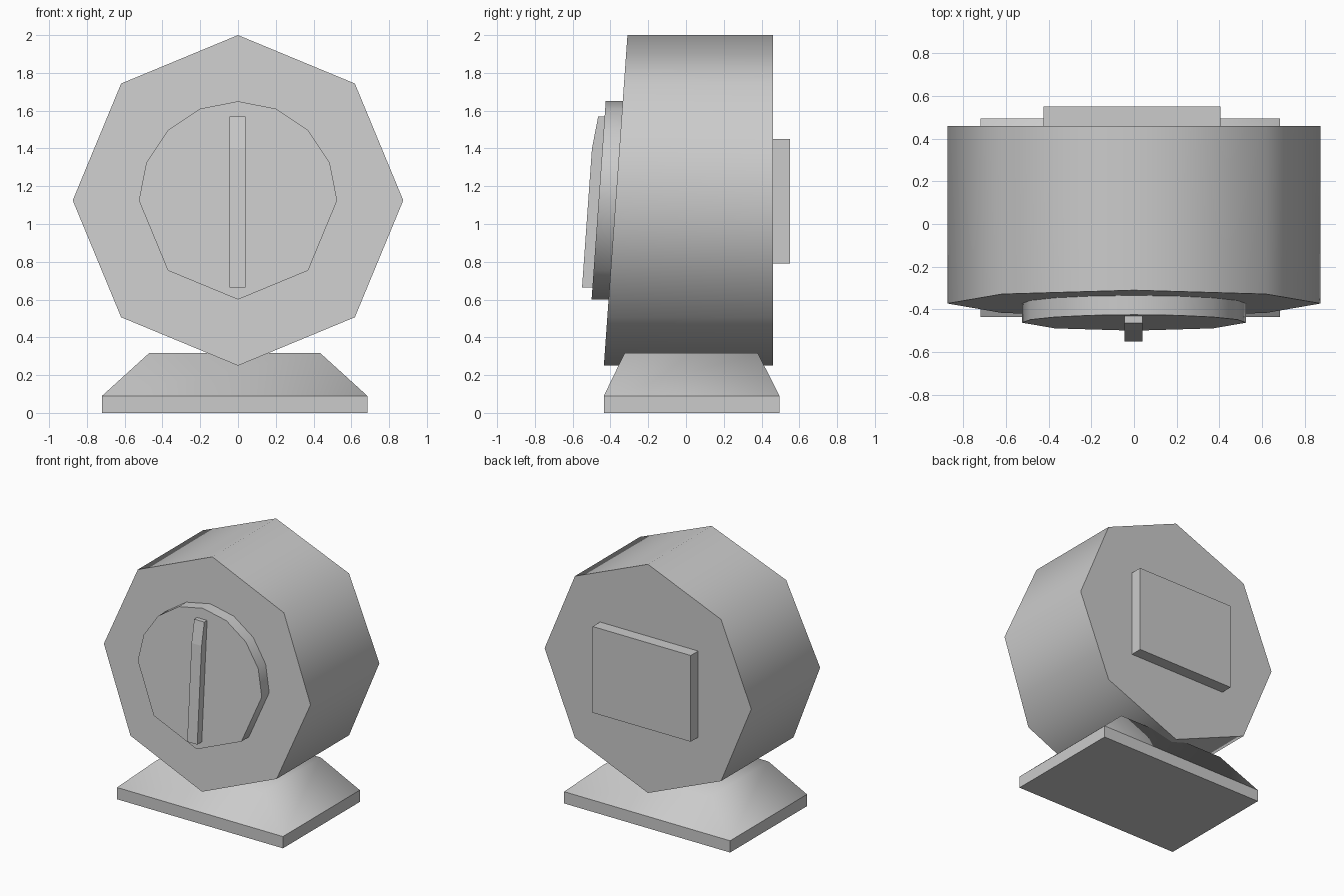
import bpy, bmesh
from math import sin, cos, radians

cube = bpy.data.objects.get("Cube")
if cube:
    bpy.data.objects.remove(cube, do_unlink=True)

grey = bpy.data.materials.new("plain_grey")
grey.use_nodes = True
colour = (0.6, 0.6, 0.6, 1)
grey.diffuse_color = colour
grey.node_tree.nodes["Principled BSDF"].inputs["Base Color"].default_value = colour

CENTRE_Z = 1.125


def loft(name, ring_a, ring_b, smooth_angle=None):
    """Join two matching rings of points into a closed solid."""
    bm = bmesh.new()
    a = [bm.verts.new(p) for p in ring_a]
    b = [bm.verts.new(p) for p in ring_b]
    bm.faces.new(a)
    bm.faces.new(b)
    for i in range(len(a)):
        j = (i + 1) % len(a)
        bm.faces.new((a[i], a[j], b[j], b[i]))
    bmesh.ops.recalc_face_normals(bm, faces=bm.faces)
    mesh = bpy.data.meshes.new(name)
    bm.to_mesh(mesh)
    bm.free()
    mesh.materials.append(grey)
    obj = bpy.data.objects.new(name, mesh)
    bpy.context.collection.objects.link(obj)
    if smooth_angle:
        bpy.ops.object.select_all(action='DESELECT')
        obj.select_set(True)
        bpy.context.view_layer.objects.active = obj
        bpy.ops.object.shade_smooth_by_angle(angle=radians(smooth_angle))
    return obj


def lean(z, out=0.0):
    """Depth of the leaning front plane, moved forward by out."""
    return -0.31 - (2 - z) / 14 - out


def disc(radius, angles, depth):
    """Ring of points facing the front; depth gives y for each height."""
    ring = []
    for angle in angles:
        z = CENTRE_Z + radius * sin(radians(angle))
        ring.append((radius * cos(radians(angle)), depth(z), z))
    return ring


def rect(x0, x1, y0, y1, z):
    return [(x0, y0, z), (x1, y0, z), (x1, y1, z), (x0, y1, z)]


# Octagonal body with a leaning front
eighths = range(0, 360, 45)
loft("body", disc(0.875, eighths, lean),
     disc(0.875, eighths, lambda z: 0.46), 60)

# Round dial, with finer steps on its upper half
steps = [22.5 * i for i in range(9)] + [225, 270, 315]
loft("dial", disc(0.525, steps, lambda z: lean(z, 0.09)),
     disc(0.525, steps, lambda z: lean(z, -0.01)), 60)

# Upright grip with a bevelled top end
side = [(lean(0.665, 0.145), 0.665), (lean(1.4, 0.145), 1.4),
        (lean(1.57, 0.124), 1.57), (lean(1.57, 0.08), 1.57),
        (lean(0.665, 0.08), 0.665)]
loft("grip", [(-0.045, y, z) for y, z in side],
     [(0.04, y, z) for y, z in side])

# Rectangular plate on the back
loft("back_plate", rect(-0.425, 0.405, 0.45, 0.55, 0.79),
     rect(-0.425, 0.405, 0.45, 0.55, 1.45))

# Stand: flat foot with a tapered, softly shaded block on it
foot = (-0.72, 0.685, -0.435, 0.495)
loft("foot", rect(*foot, 0), rect(*foot, 0.09))
loft("stand", rect(*foot, 0.09), rect(-0.47, 0.435, -0.325, 0.38, 0.317), 80)
